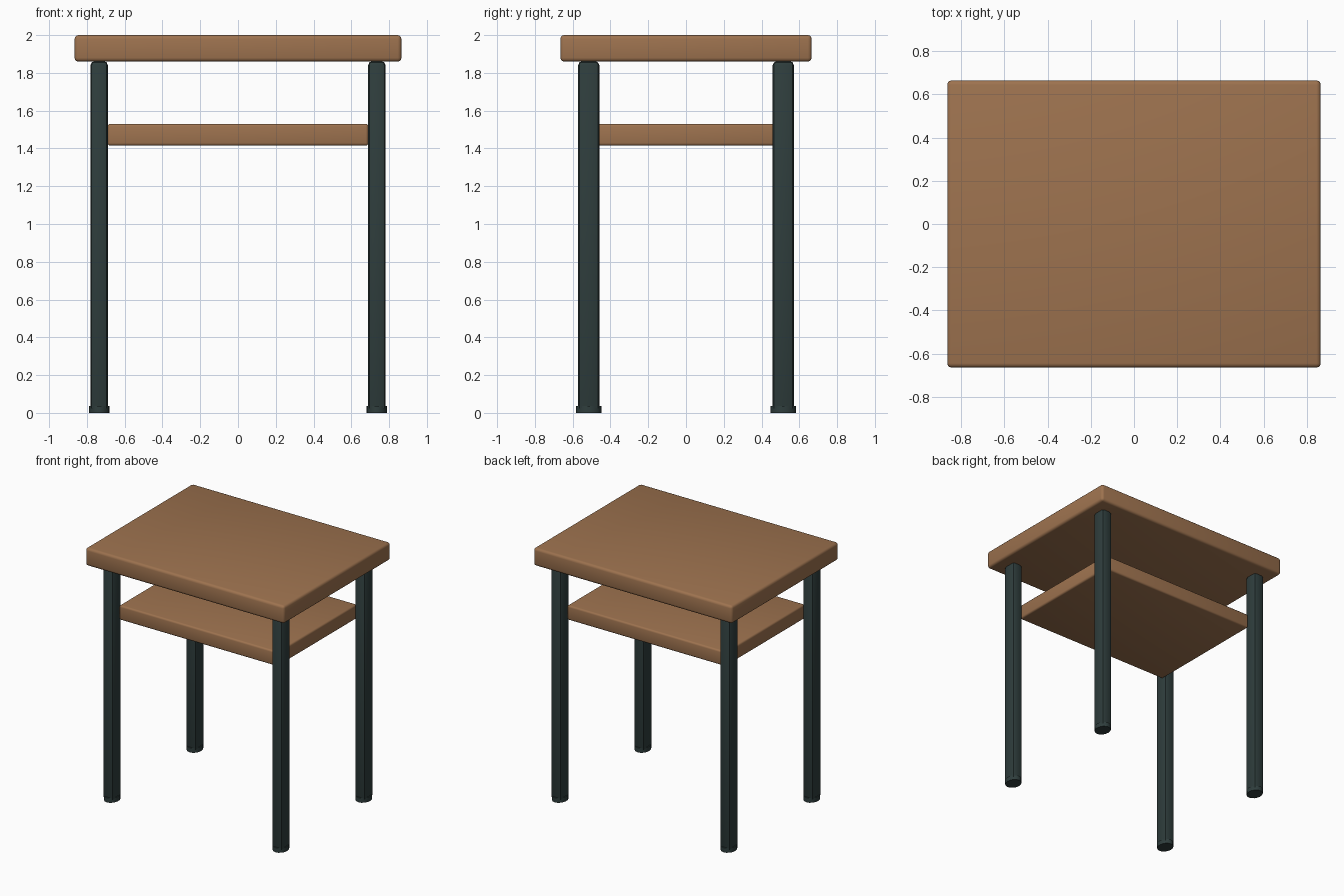
import bpy, math

if "Cube" in bpy.data.objects:
    bpy.data.objects.remove(bpy.data.objects["Cube"])


def material(name, rgb):
    m = bpy.data.materials.new(name)
    m.diffuse_color = (*rgb, 1)
    m.use_nodes = True
    m.node_tree.nodes["Principled BSDF"].inputs["Base Color"].default_value = m.diffuse_color
    return m


wood = material("warm wood", (0.34, 0.17, 0.078))
metal = material("dark green metal", (0.028, 0.047, 0.046))


def finish(ob, name, mat, bevel, segments):
    ob.name = name
    bpy.ops.object.transform_apply(location=False, rotation=False, scale=True)
    ob.data.materials.append(mat)
    if bevel:
        mod = ob.modifiers.new("rounded edges", 'BEVEL')
        mod.width = bevel
        mod.segments = segments
        bpy.ops.object.modifier_apply(modifier=mod.name)
    bpy.ops.object.shade_smooth_by_angle(angle=math.radians(35))
    return ob


def box(name, lo, hi, mat, bevel, segments):
    bpy.ops.mesh.primitive_cube_add(
        size=1, location=[(a + b) / 2 for a, b in zip(lo, hi)])
    ob = bpy.context.object
    ob.scale = [b - a for a, b in zip(lo, hi)]
    return finish(ob, name, mat, bevel, segments)


# Table top and the shelf held between the legs
box("table_top", (-0.865, -0.665, 1.86), (0.865, 0.665, 2.0), wood, 0.02, 3)
box("shelf", (-0.69, -0.495, 1.415), (0.69, 0.495, 1.53), wood, 0.014, 3)

# Four legs, each with a low oval foot
for sy, depth in ((-1, "front"), (1, "back")):
    for sx, side in ((-1, "left"), (1, "right")):
        x, y = sx * 0.735, sy * 0.515
        box(f"{depth}_{side}_leg", (x - 0.046, y - 0.056, 0.005),
            (x + 0.046, y + 0.056, 1.862), metal, 0.022, 2)
        bpy.ops.mesh.primitive_cylinder_add(
            vertices=16, radius=1, depth=0.036, location=(x, y, 0.018))
        foot = bpy.context.object
        foot.scale = (0.055, 0.067, 1)
        finish(foot, f"{depth}_{side}_foot", metal, 0, 1)
